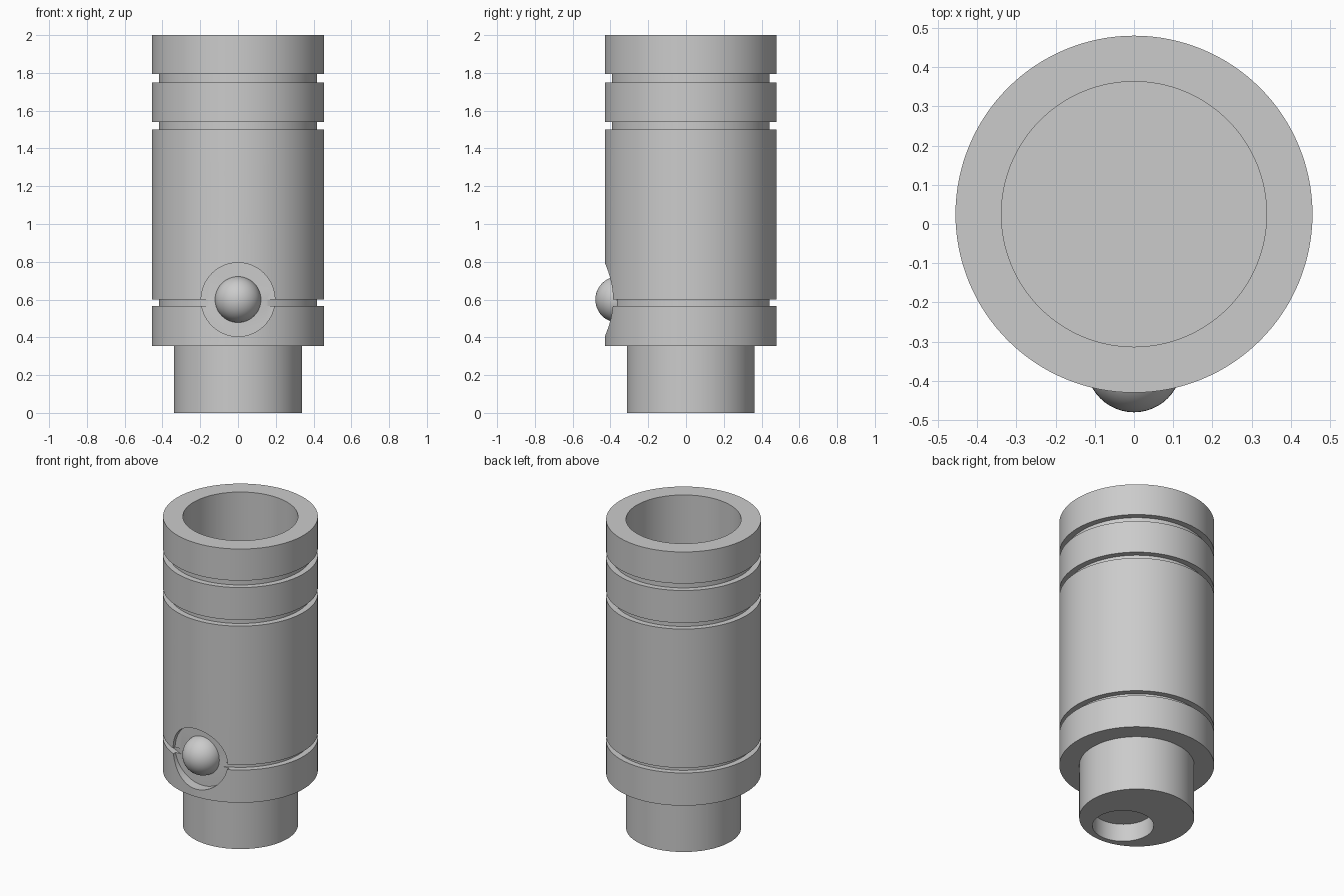
import bpy
import bmesh
import math

cube = bpy.data.objects.get("Cube")
if cube:
    bpy.data.objects.remove(cube, do_unlink=True)

AXIS_Y = 0.025
R_BODY, R_GROOVE, R_NECK = 0.455, 0.418, 0.338
BALL_Z = 0.6

grey = bpy.data.materials.new("plain grey")
grey.use_nodes = True
colour = (0.6, 0.6, 0.6, 1)
grey.diffuse_color = colour
grey.node_tree.nodes["Principled BSDF"].inputs["Base Color"].default_value = colour


def lathe(name, profile, steps=128):
    """Revolve a profile of (radius, z) points about the body axis."""
    bm = bmesh.new()
    verts = [bm.verts.new((r, 0, z)) for r, z in profile]
    edges = [bm.edges.new(pair) for pair in zip(verts, verts[1:])]
    bmesh.ops.spin(bm, geom=verts + edges, cent=(0, 0, 0), axis=(0, 0, 1),
                   angle=math.tau, steps=steps)
    bmesh.ops.remove_doubles(bm, verts=bm.verts, dist=1e-5)
    bmesh.ops.recalc_face_normals(bm, faces=bm.faces)
    mesh = bpy.data.meshes.new(name)
    bm.to_mesh(mesh)
    bm.free()
    obj = bpy.data.objects.new(name, mesh)
    obj.location.y = AXIS_Y
    bpy.context.collection.objects.link(obj)
    return obj


def cut_round(target, radius, depth, location, rotation=(0, 0, 0)):
    """Bore a round hole into the target."""
    bpy.ops.mesh.primitive_cylinder_add(vertices=96, radius=radius, depth=depth,
                                        location=location, rotation=rotation)
    cutter = bpy.context.object
    cutter.name = "hole_cutter"
    cutter.hide_render = True
    mod = target.modifiers.new("hole", 'BOOLEAN')
    mod.operation = 'DIFFERENCE'
    mod.solver = 'EXACT'
    mod.object = cutter
    activate(target)
    bpy.ops.object.modifier_apply(modifier=mod.name)
    bpy.data.objects.remove(cutter, do_unlink=True)


def activate(obj):
    bpy.ops.object.select_all(action='DESELECT')
    obj.select_set(True)
    bpy.context.view_layer.objects.active = obj


# Body profile: neck, shoulder, three grooves, rim and top socket
profile = [(0, 0), (R_NECK, 0), (R_NECK, 0.355), (R_BODY, 0.355)]
for low, high in ((0.567, 0.6), (1.5, 1.54), (1.75, 1.795)):
    profile += [(R_BODY, low), (R_GROOVE, low), (R_GROOVE, high), (R_BODY, high)]
profile += [(R_BODY, 2), (R_NECK, 2), (R_NECK, 1.6), (0, 1.6)]
body = lathe("body", profile)
body.data.materials.append(grey)

# Round front pocket with a flat floor at y = -0.365
cut_round(body, 0.195, 0.3, (0, -0.515, BALL_Z), (math.pi / 2, 0, 0))
# Off-centre blind hole under the neck
cut_round(body, 0.18, 0.23, (0, -0.10, 0))
activate(body)
bpy.ops.object.shade_smooth_by_angle(angle=math.radians(30))

# Ball seated in the pocket
bpy.ops.mesh.primitive_uv_sphere_add(segments=48, ring_count=24, radius=0.122,
                                     location=(0, -0.358, BALL_Z))
ball = bpy.context.object
ball.name = "ball"
ball.data.materials.append(grey)
bpy.ops.object.shade_smooth()
